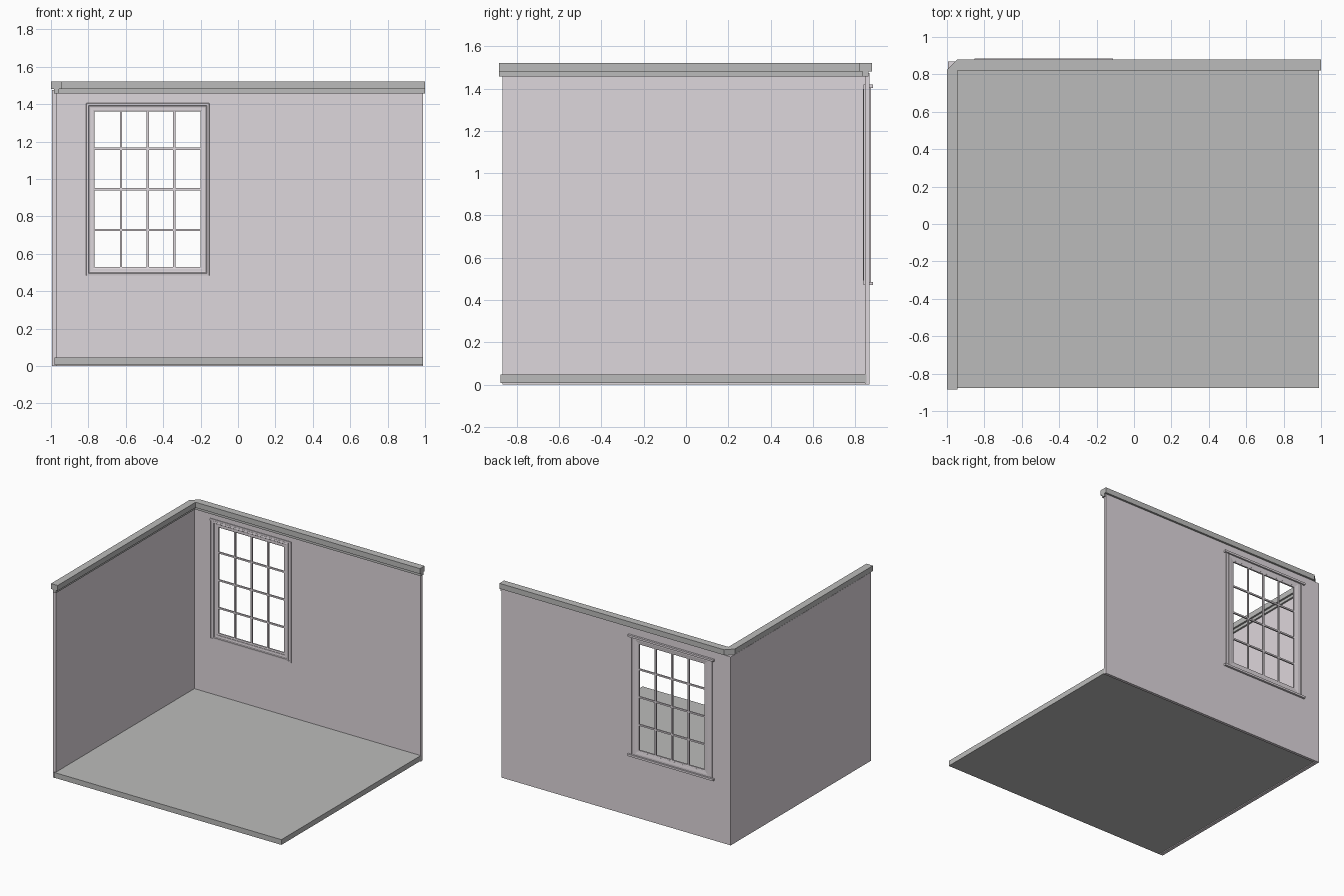
import bpy, bmesh

if "Cube" in bpy.data.objects:
    bpy.data.objects.remove(bpy.data.objects["Cube"])


def material(name, rgb):
    m = bpy.data.materials.new(name)
    m.diffuse_color = (*rgb, 1)
    m.use_nodes = True
    m.node_tree.nodes["Principled BSDF"].inputs["Base Color"].default_value = m.diffuse_color
    return m


MAUVE = material("pale mauve", (0.73, 0.68, 0.715))
GREY = material("mid grey", (0.50, 0.50, 0.495))


def finish(name, bm, mat):
    bmesh.ops.recalc_face_normals(bm, faces=bm.faces)
    me = bpy.data.meshes.new(name)
    bm.to_mesh(me)
    bm.free()
    me.materials.append(mat)
    ob = bpy.data.objects.new(name, me)
    bpy.context.collection.objects.link(ob)
    return ob


def prism(name, outline, z0, z1, mat):
    """Vertical extrusion of an xy outline."""
    bm = bmesh.new()
    lo = [bm.verts.new((x, y, z0)) for x, y in outline]
    hi = [bm.verts.new((x, y, z1)) for x, y in outline]
    bm.faces.new(lo)
    bm.faces.new(hi)
    n = len(outline)
    for i in range(n):
        j = (i + 1) % n
        bm.faces.new((lo[i], lo[j], hi[j], hi[i]))
    return finish(name, bm, mat)


def box(name, x0, x1, y0, y1, z0, z1, mat):
    return prism(name, [(x0, y0), (x1, y0), (x1, y1), (x0, y1)], z0, z1, mat)


def ring(name, rects, mat):
    """Closed frame lofted through rectangles (x0, x1, z0, z1, y)."""
    bm = bmesh.new()
    loops = [[bm.verts.new((x, y, z)) for x, z in
              ((x0, z0), (x1, z0), (x1, z1), (x0, z1))]
             for x0, x1, z0, z1, y in rects]
    for k, a in enumerate(loops):
        b = loops[(k + 1) % len(loops)]
        for i in range(4):
            j = (i + 1) % 4
            bm.faces.new((a[i], a[j], b[j], b[i]))
    return finish(name, bm, mat)


# Window centre and half sizes of the opening
CX, CZ, HX, HZ = -0.483, 0.945, 0.283, 0.415
IN_Y, OUT_Y = 0.846, 0.868


def around(d, y):
    return (CX - HX - d, CX + HX + d, CZ - HZ - d, CZ + HZ + d, y)


# Floor slab
box("floor", -0.98, 0.99, -0.877, 0.855, 0.006, 0.047, GREY)

# Walls
box("left_wall", -0.995, -0.97, -0.868, OUT_Y, 0, 1.475, MAUVE)
wall = (-0.97, 0.99, 0, 1.475)
ring("back_wall", [(*wall, IN_Y), around(0.01, IN_Y),
                   around(0.01, OUT_Y), (*wall, OUT_Y)], MAUVE)


# Crown moulding: L-shaped with a clipped outer corner, in two steps
def crown(name, out, back, inx, iny, front, right, clip, z0, z1):
    prism(name, [(out, front), (out, back - clip), (out + clip, back),
                 (right, back), (right, iny), (inx, iny), (inx, front)],
          z0, z1, GREY)


crown("crown_upper", -1.0, 0.879, -0.943, 0.822, -0.884, 1.0, 0.055, 1.48, 1.522)
crown("crown_lower", -0.985, 0.864, -0.957, 0.834, -0.884, 1.0, 0.03, 1.458, 1.48)

# Window frame with a splayed inner casing
ring("window_frame", [around(d, y) for d, y in (
    (0.047, 0.847), (0.045, 0.840), (0.034, 0.838), (0.030, 0.844), (0.0, 0.853),
    (0.0, 0.866), (0.03, 0.871), (0.047, 0.871))], MAUVE)

# Outer edge strips and overhanging rails
for side, s in (("left", -1), ("right", 1)):
    x = CX + s * 0.348
    box("casing_strip_" + side, x - 0.006, x + 0.006, 0.839, 0.875,
        CZ - 0.462, CZ + 0.462, MAUVE)
for side, s in (("bottom", -1), ("top", 1)):
    z = CZ + s * 0.467
    box("casing_rail_" + side, CX - 0.352, CX + 0.352, 0.841, 0.870,
        z - 0.007, z + 0.007, MAUVE)
    box("outer_rail_" + side, CX - 0.371, CX + 0.371, 0.868, 0.884,
        z - 0.008, z + 0.008, MAUVE)

# Glazing bars, four by four panes
for i in (-1, 0, 1):
    x, z = CX + i * 0.142, CZ + i * 0.217
    box("upright_bar_%d" % (i + 2), x - 0.006, x + 0.006, 0.853, 0.866,
        CZ - HZ, CZ + HZ, MAUVE)
    box("cross_bar_%d" % (i + 2), CX - HX, CX + HX, 0.854, 0.865,
        z - 0.006, z + 0.006, MAUVE)
